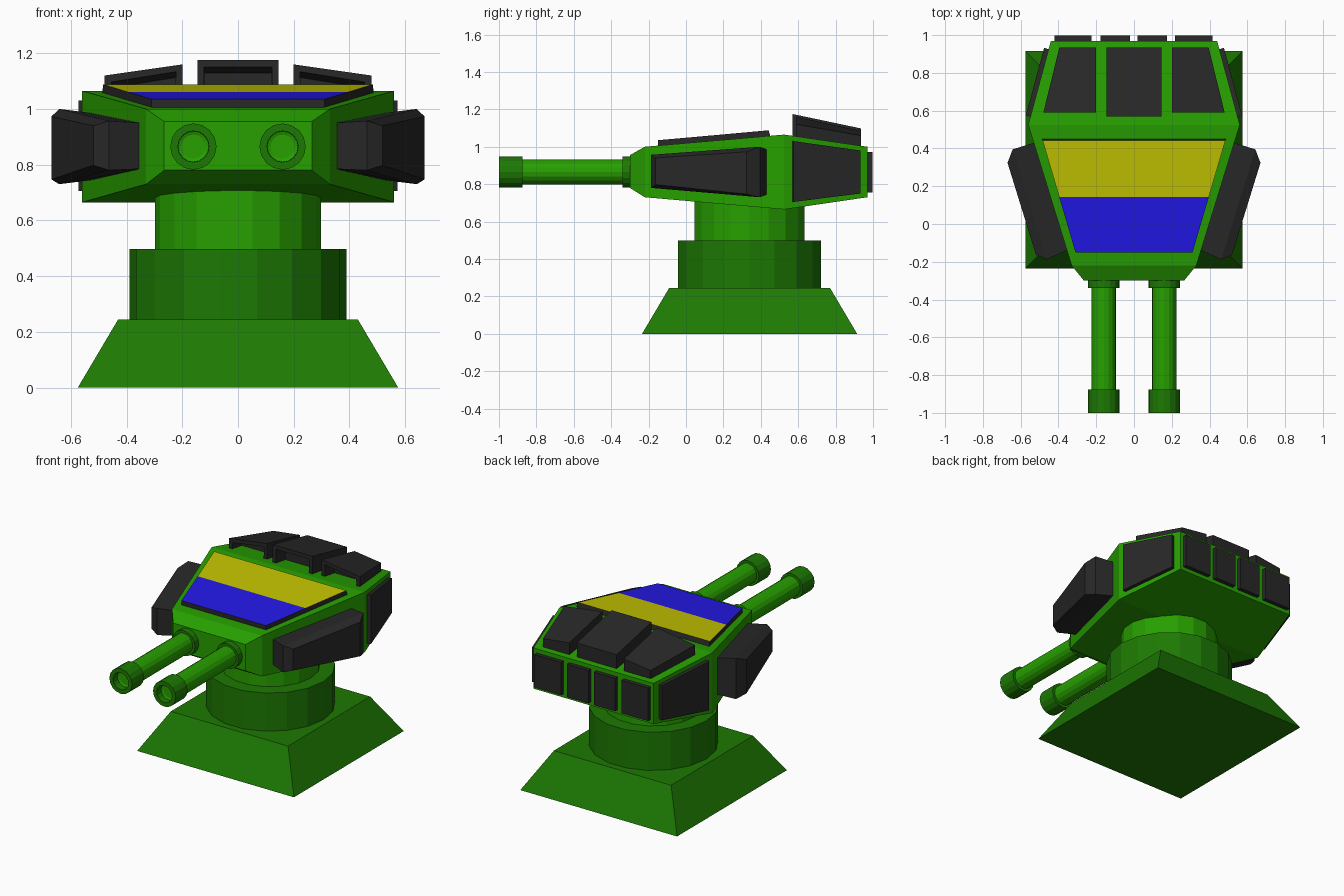
import bpy, bmesh
from math import cos, sin, pi
from mathutils import Vector

if "Cube" in bpy.data.objects:
    bpy.data.objects.remove(bpy.data.objects["Cube"])


def material(name, color):
    m = bpy.data.materials.new(name)
    m.use_nodes = True
    m.diffuse_color = (*color, 1)
    m.node_tree.nodes["Principled BSDF"].inputs["Base Color"].default_value = (*color, 1)
    return m


GREEN = material("bright green", (0.02, 0.35, 0))
DARK_GREEN = material("dark green", (0.012, 0.19, 0.001))
GREY = material("dark grey", (0.021, 0.021, 0.021))
YELLOW = material("yellow", (0.54, 0.54, 0))
BLUE = material("blue", (0.017, 0.009, 0.8))


def loft(name, rings, *mats, edit=None):
    """Skin a closed solid through rings of equal length; edit tweaks the bmesh."""
    bm = bmesh.new()
    loops = [[bm.verts.new(p) for p in ring] for ring in rings]
    n = len(loops[0])
    for a, b in zip(loops, loops[1:]):
        for i in range(n):
            j = (i + 1) % n
            bm.faces.new((a[i], a[j], b[j], b[i]))
    bm.faces.new(loops[0])
    bm.faces.new(loops[-1])
    bmesh.ops.recalc_face_normals(bm, faces=bm.faces)
    bm.normal_update()
    if edit:
        edit(bm)
    me = bpy.data.meshes.new(name)
    bm.to_mesh(me)
    bm.free()
    for m in mats:
        me.materials.append(m)
    ob = bpy.data.objects.new(name, me)
    bpy.context.collection.objects.link(ob)


def box_ring(y, hx, z0, z1):
    return [(-hx, y, z0), (hx, y, z0), (hx, y, z1), (-hx, y, z1)]


def square(h, z):
    return [(x * h, CY + y * h, z) for x, y in ((-1, -1), (1, -1), (1, 1), (-1, 1))]


def disc(r, z, n=18):
    return [(r * cos(2 * pi * i / n), CY + r * sin(2 * pi * i / n), z) for i in range(n)]


# Pedestal
CY = 0.34
loft("base", [square(0.575, 0), square(0.43, 0.245)], DARK_GREEN)
loft("lower_drum", [disc(0.389, 0.24), disc(0.389, 0.498)], DARK_GREEN)
loft("upper_drum", [disc(0.298, 0.49), disc(0.298, 0.74)], GREEN)

# Turret hull, lofted front to back
loft("turret_hull", [
    box_ring(-0.30, 0.265, 0.78, 0.955),
    box_ring(-0.22, 0.33, 0.73, 1.0),
    box_ring(0.525, 0.56, 0.665, 1.065),
    box_ring(0.97, 0.44, 0.73, 1.0)], GREEN)


# Roof plate with two painted fields on its upper side
def paint_roof(bm):
    for f in bm.faces:
        if f.normal.z > 0.9:
            f.material_index = 1 if f.calc_center_median().y > 0.15 else 2


loft("roof_plate", [
    box_ring(-0.15, 0.31, 1.0, 1.035),
    box_ring(0.143, 0.396, 1.026, 1.061),
    box_ring(0.442, 0.484, 1.052, 1.088),
    box_ring(0.45, 0.487, 1.05, 1.06)], GREY, YELLOW, BLUE, edit=paint_roof)


# Roof vents with a recessed front opening that slopes down with the roof
def hollow_front(bm):
    front = min(bm.faces, key=lambda f: f.normal.y)
    bmesh.ops.inset_individual(bm, faces=[front], thickness=0.035)
    bmesh.ops.inset_individual(bm, faces=[front], thickness=0.001, depth=-0.1)
    bmesh.ops.translate(bm, verts=front.verts, vec=(0, 0, -0.02))


loft("center_vent", [box_ring(0.57, 0.146, 1.03, 1.175),
                     box_ring(0.935, 0.146, 0.99, 1.098)], GREY, edit=hollow_front)
for side, s in (("left", 1), ("right", -1)):
    loft(side + "_vent", [
        [(s * 0.2, 0.59, 1.03), (s * 0.48, 0.59, 1.03), (s * 0.48, 0.59, 1.12), (s * 0.2, 0.59, 1.16)],
        [(s * 0.2, 0.935, 0.99), (s * 0.395, 0.935, 0.99), (s * 0.395, 0.935, 1.06), (s * 0.2, 0.935, 1.085)],
    ], GREY, edit=hollow_front)


# Side parts are placed by distance along a hull wall and offset out of it
def wall_ring(start, end, s, out, a, b, front, back):
    p, q = Vector(start), Vector(end)
    d = (q - p).normalized()
    n = Vector((d.y, -d.x))
    ring = []
    for t, z in ((a, front[0]), (b, back[0]), (b, back[1]), (a, front[1])):
        v = p + d * t + n * out
        ring.append((s * v.x, v.y, z))
    return ring


FRONT_WALL = ((0.33, -0.22), (0.56, 0.525))
REAR_WALL = ((0.56, 0.525), (0.44, 0.97))
for side, s in (("left", 1), ("right", -1)):
    loft(side + "_pod", [
        wall_ring(*FRONT_WALL, s, -0.01, 0.085, 0.68, (0.785, 0.95), (0.745, 0.985)),
        wall_ring(*FRONT_WALL, s, 0.117, 0.07, 0.68, (0.78, 0.957), (0.73, 1.0)),
        wall_ring(*FRONT_WALL, s, 0.164, 0.11, 0.62, (0.798, 0.94), (0.747, 0.973))], GREY)
    loft(side + "_rear_panel", [
        wall_ring(*REAR_WALL, s, out, 0.045, 0.415, (0.705, 1.03), (0.75, 0.98))
        for out in (-0.01, 0.025)], GREY)

# Back panels
for i, (x0, x1) in enumerate(((-0.42, -0.225), (-0.178, -0.022), (0.018, 0.175), (0.218, 0.415))):
    loft(f"back_panel_{i + 1}", [
        [(x0, y, 0.755), (x1, y, 0.755), (x1, y, 0.973), (x0, y, 0.973)]
        for y in (0.96, 0.997)], GREY)


# Twin guns: dark collar and muzzle on a bright barrel
def gun_part(name, x, profile, *mats, edit=None, n=16):
    loft(name, [[(x + r * cos(2 * pi * i / n), y, 0.865 + r * sin(2 * pi * i / n))
                 for i in range(n)] for r, y in profile], *mats, edit=edit)


def paint_bore(bm):
    for f in bm.faces:
        if f.normal.y < -0.5 and f.calc_center_median().y > -0.98:
            f.material_index = 1


MUZZLE = ((0.083, -0.875), (0.083, -1.0), (0.056, -1.0), (0.055, -0.955), (0.043, -0.95))
for side, s in (("left", 1), ("right", -1)):
    gun_part(side + "_collar", s * 0.16, ((0.083, -0.27), (0.083, -0.34)), DARK_GREEN)
    gun_part(side + "_barrel", s * 0.16, ((0.066, -0.3), (0.066, -0.9)), GREEN)
    gun_part(side + "_muzzle", s * 0.16, MUZZLE, DARK_GREEN, GREEN, edit=paint_bore)
